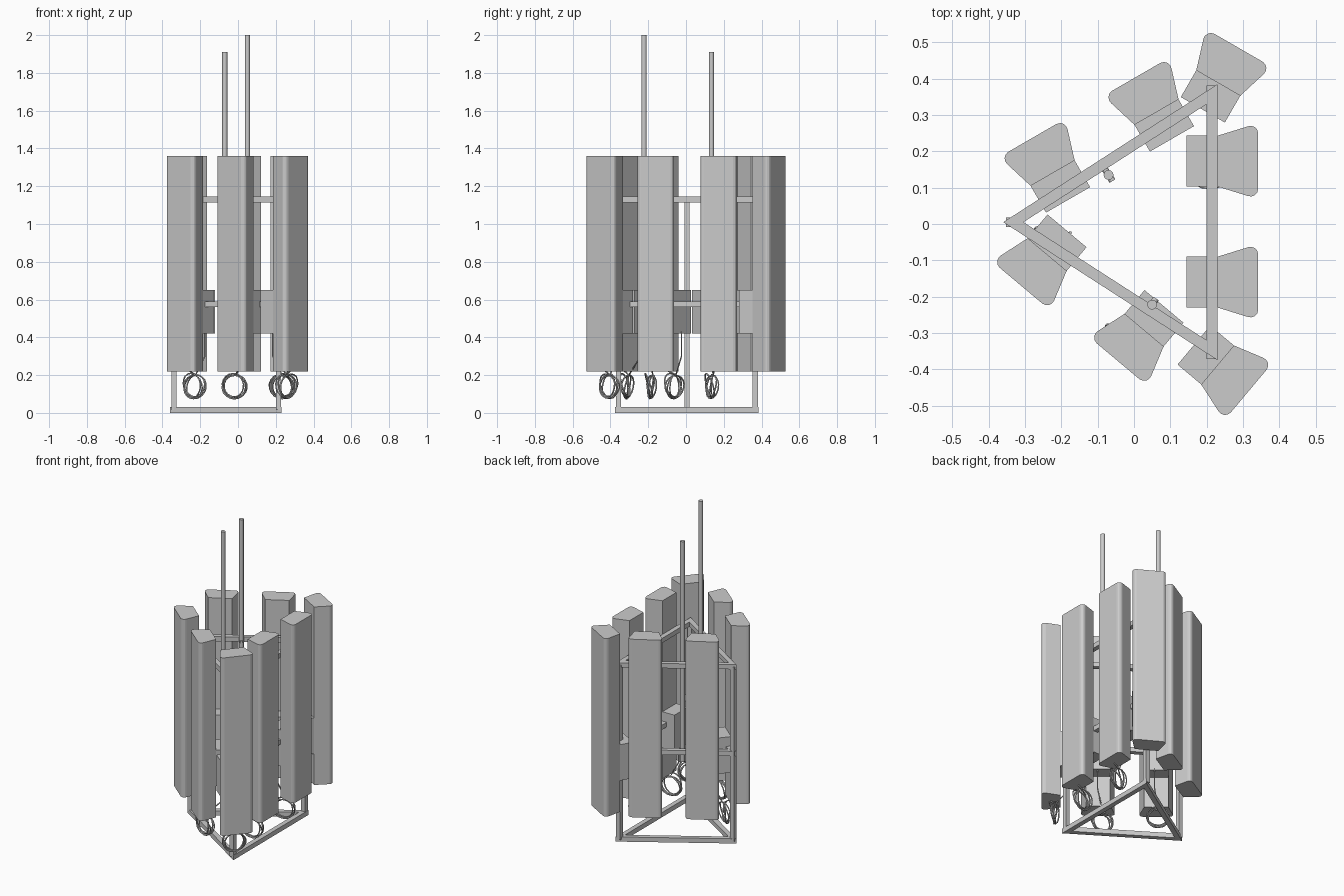
import bpy, bmesh, math, random
from mathutils import Vector, Matrix

if "Cube" in bpy.data.objects:
    bpy.data.objects.remove(bpy.data.objects["Cube"])
random.seed(4)

CORNERS = [(-0.36, 0.005), (0.23, -0.375), (0.23, 0.385)]
INCENTRE, INRADIUS, BEAM = Vector((0.023, 0.005)), 0.207, 0.03


def make_object(name, bm, matrix=Matrix()):
    bmesh.ops.recalc_face_normals(bm, faces=bm.faces)
    mesh = bpy.data.meshes.new(name)
    bm.to_mesh(mesh)
    bm.free()
    ob = bpy.data.objects.new(name, mesh)
    ob.matrix_world = matrix
    bpy.context.collection.objects.link(ob)
    return ob


def prism(name, outline, z0, z1, matrix=Matrix()):
    bm = bmesh.new()
    face = bm.faces.new([bm.verts.new((x, y, z0)) for x, y in outline])
    ext = bmesh.ops.extrude_face_region(bm, geom=[face])
    top = [v for v in ext["geom"] if isinstance(v, bmesh.types.BMVert)]
    bmesh.ops.translate(bm, verts=top, vec=(0, 0, z1 - z0))
    return make_object(name, bm, matrix)


def rect(x0, x1, y0, y1):
    return [(x0, y0), (x1, y0), (x1, y1), (x0, y1)]


def rod(name, a, b, radius, sides=16):
    a, b = Vector(a), Vector(b)
    bm = bmesh.new()
    bmesh.ops.create_cone(bm, cap_ends=True, segments=sides, radius1=radius,
                          radius2=radius, depth=(b - a).length)
    for f in bm.faces:
        f.smooth = len(f.verts) == 4
    for e in bm.edges:
        e.smooth = all(len(f.verts) == 4 for f in e.link_faces)
    rot = (b - a).to_track_quat('Z', 'Y').to_matrix().to_4x4()
    return make_object(name, bm, Matrix.Translation((a + b) / 2) @ rot)


# Triangular frame rings with mitred corners
def frame_ring(name, z0, z1):
    bm = bmesh.new()
    k = 1 - BEAM / INRADIUS
    loops = []
    for scale, z in ((1, z0), (1, z1), (k, z1), (k, z0)):
        pts = [INCENTRE + (Vector(c) - INCENTRE) * scale for c in CORNERS]
        loops.append([bm.verts.new((p.x, p.y, z)) for p in pts])
    for i in range(4):
        a, b = loops[i], loops[(i + 1) % 4]
        for j in range(3):
            n = (j + 1) % 3
            bm.faces.new((a[j], a[n], b[n], b[j]))
    return make_object(name, bm)


for label, z in (("lower", 0.0), ("middle", 0.56), ("upper", 1.115)):
    frame_ring(label + "_frame_ring", z, z + 0.03)

# Corner posts
prism("left_post", rect(-0.353, -0.325, -0.008, 0.018), 0.015, 1.13)
prism("front_post", rect(0.2, 0.228, -0.371, -0.343), 0.015, 1.13)
prism("back_post", rect(0.2, 0.228, 0.353, 0.381), 0.015, 1.13)

# Antenna panels: x, y of the inner face centre, outward angle
PANELS = [(0.23, 0.173, 0), (0.23, -0.16, 0), (0.232, 0.388, 60),
          (0.062, 0.308, 120), (-0.224, 0.140, 120),
          (-0.239, -0.084, 230), (0.028, -0.292, 230), (0.23, -0.388, -40)]
half = [(0, 0.07), (0.084, 0.096), (0.093, 0.097), (0.102, 0.094),
        (0.109, 0.087), (0.112, 0.077)]
profile = half + [(x, -y) for x, y in reversed(half)]
for i, (x, y, ang) in enumerate(PANELS, 1):
    m = Matrix.Translation((x, y, 0)) @ Matrix.Rotation(math.radians(ang), 4, 'Z')
    prism(f"antenna_panel_{i}", profile, 0.22, 1.36, m)
    prism(f"radio_box_{i}", rect(-0.085, 0, -0.07, 0.07), 0.42, 0.65, m)

# Masts clamped to the inside of the frame
for label, x, y, top, side in (("short", -0.07, 0.135, 1.91, 1),
                               ("tall", 0.05, -0.222, 2.0, -1)):
    rod(label + "_mast", (x, y, 0.5), (x, y, top), 0.0135)
    out = Vector((-0.54, 0.84 * side, 0))
    for k, z in enumerate((0.575, 1.13), 1):
        p = Vector((x, y, z))
        rod(f"{label}_mast_clamp_{k}", p - out * 0.02, p + out * 0.03, 0.009, 8)


# Coiled cables: lead from the box, several loose turns, end at the panel
def cable(name, centre, yaw, start, end):
    c = Vector(centre)
    axis = Vector((math.cos(yaw), math.sin(yaw), 0))
    normal = Vector((-math.sin(yaw), math.cos(yaw), 0))
    pts = [Vector(start), Vector((start[0], start[1], 0.30))]
    turns, steps = 4, 18
    for i in range(turns * steps + 1):
        t = i / steps
        a = math.pi / 2 + t * 2 * math.pi
        r = 0.061 + 0.006 * math.sin(t * 4.1 + yaw) + random.uniform(-.0008, .0008)
        shift = 0.012 * math.sin(t * 2.3) + 0.014 * math.sin(a + t * 1.7)
        pts.append(c + axis * r * math.cos(a) + Vector((0, 0, r * math.sin(a)))
                   + normal * shift)
    pts += [Vector(end)]
    cu = bpy.data.curves.new(name, 'CURVE')
    cu.dimensions = '3D'
    cu.bevel_depth, cu.bevel_resolution = 0.004, 1
    cu.use_fill_caps = True
    sp = cu.splines.new('POLY')
    sp.points.add(len(pts) - 1)
    for p, q in zip(sp.points, pts):
        p.co = (*q, 1)
        p.radius = 1
    ob = bpy.data.objects.new(name, cu)
    bpy.context.collection.objects.link(ob)


COILS = [((-0.235, -0.065), -38, (-0.175, -0.024), (-0.26, -0.10)),
         ((-0.02, -0.315), -15, (0.075, -0.24), (0.0, -0.33)),
         ((0.262, -0.41), 45, (0.19, -0.36), (0.28, -0.43)),
         ((0.235, -0.19), 8, (0.185, -0.19), (0.28, -0.18)),
         ((0.235, 0.13), 18, (0.185, 0.13), (0.28, 0.15))]
for i, ((x, y), yaw, s, e) in enumerate(COILS, 1):
    cable(f"cable_coil_{i}", (x, y, 0.142), math.radians(yaw),
          (*s, 0.43), (*e, 0.225))
